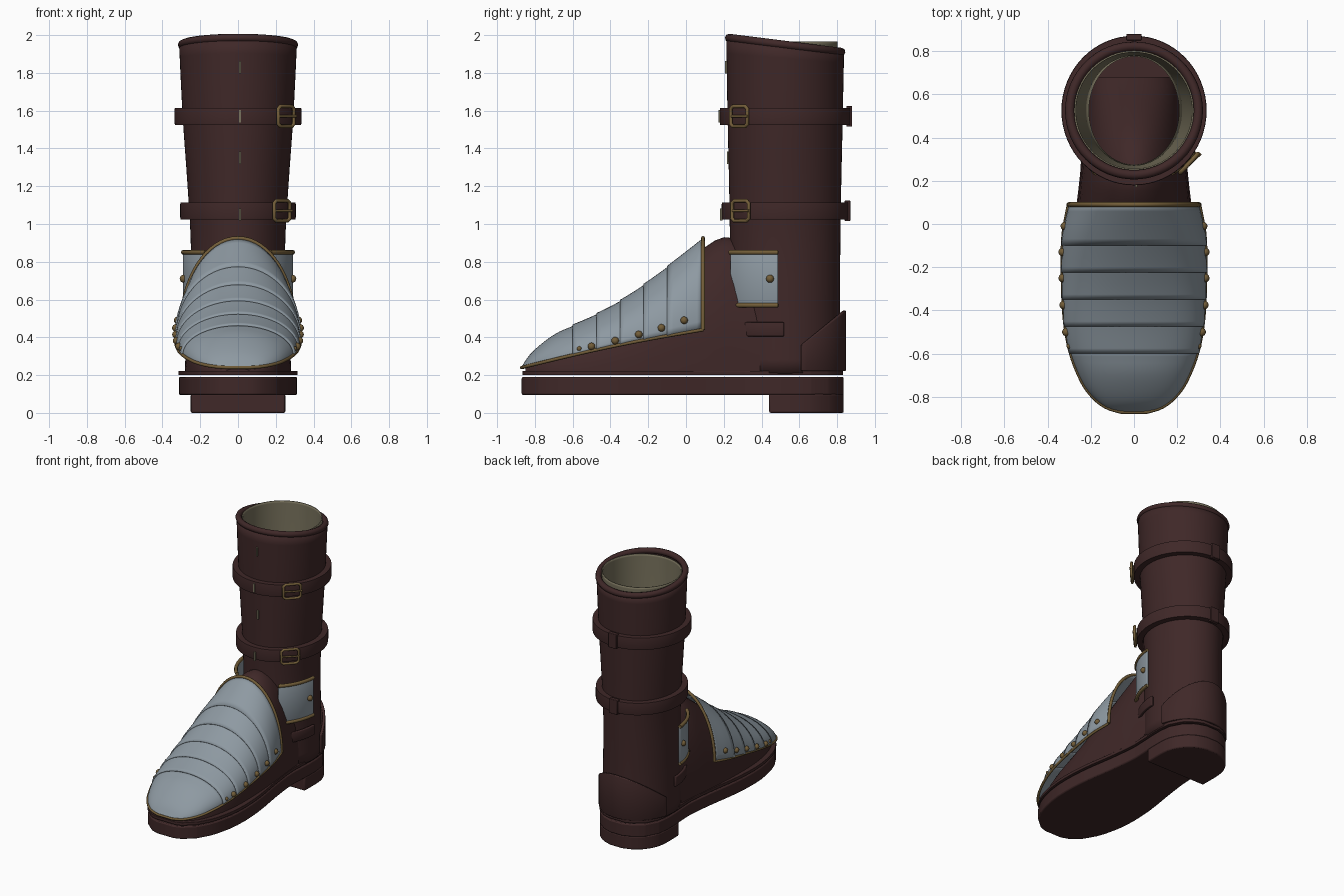
import bpy, bmesh, math
from mathutils import Vector, Matrix

if "Cube" in bpy.data.objects:
    bpy.data.objects.remove(bpy.data.objects["Cube"])

def material(name, c):
    m = bpy.data.materials.new(name)
    m.diffuse_color = (*c, 1)
    m.use_nodes = True
    m.node_tree.nodes["Principled BSDF"].inputs["Base Color"].default_value = m.diffuse_color
    return m

LEATHER = material("dark red leather", (0.050, 0.021, 0.021))
STEEL = material("steel", (0.27, 0.32, 0.36))
BRASS = material("old brass", (0.17, 0.11, 0.04))
LINING = material("olive lining", (0.19, 0.17, 0.11))
CY = 0.525  # shaft centre in y

def finish(name, bm, mat, thick=0, bevel=0, offset=-1, angle=35):
    bmesh.ops.recalc_face_normals(bm, faces=bm.faces)
    me = bpy.data.meshes.new(name)
    bm.to_mesh(me)
    bm.free()
    ob = bpy.data.objects.new(name, me)
    bpy.context.collection.objects.link(ob)
    me.materials.append(mat)
    if thick:
        s = ob.modifiers.new("thickness", 'SOLIDIFY')
        s.thickness, s.offset = thick, offset
    if bevel:
        b = ob.modifiers.new("bevel", 'BEVEL')
        b.width, b.segments, b.limit_method = bevel, 2, 'ANGLE'
    bpy.ops.object.select_all(action='DESELECT')
    ob.select_set(True)
    bpy.context.view_layer.objects.active = ob
    bpy.ops.object.shade_smooth_by_angle(angle=math.radians(angle))
    return ob

def loft(name, rings, mat, closed=True, caps=False, **kw):
    bm = bmesh.new()
    vr = [[bm.verts.new(p) for p in r] for r in rings]
    n = len(rings[0])
    for a, b in zip(vr, vr[1:]):
        for i in range(n if closed else n - 1):
            j = (i + 1) % n
            bm.faces.new((a[i], a[j], b[j], b[i]))
    if caps:
        bm.faces.new(vr[0])
        bm.faces.new(vr[-1])
    return finish(name, bm, mat, **kw)

def interp(pts, t):
    """Smooth (Hermite) interpolation through (t, value) points."""
    t = min(max(t, pts[0][0]), pts[-1][0])
    def slope(k):
        a, b = pts[max(k - 1, 0)], pts[min(k + 1, len(pts) - 1)]
        return (b[1] - a[1]) / (b[0] - a[0])
    for k in range(len(pts) - 1):
        (x0, y0), (x1, y1) = pts[k], pts[k + 1]
        if t <= x1:
            h = x1 - x0
            u = (t - x0) / h
            return ((2*u**3 - 3*u*u + 1) * y0 + (u**3 - 2*u*u + u) * h * slope(k)
                    + (3*u*u - 2*u**3) * y1 + (u**3 - u*u) * h * slope(k + 1))

def ellipse(rx, ry, z, slant=0, n=64):
    return [(rx * math.cos(a), CY + ry * math.sin(a), z - slant * ry * math.sin(a))
            for a in (2 * math.pi * i / n for i in range(n))]

def tube(name, pts, r, mat, cyclic=False):
    cu = bpy.data.curves.new(name, 'CURVE')
    cu.dimensions, cu.bevel_depth, cu.bevel_resolution, cu.use_fill_caps = '3D', r, 2, True
    sp = cu.splines.new('POLY')
    sp.points.add(len(pts) - 1)
    for p, q in zip(sp.points, pts):
        p.co = (*q, 1)
    sp.use_cyclic_u = cyclic
    ob = bpy.data.objects.new(name, cu)
    cu.materials.append(mat)
    bpy.context.collection.objects.link(ob)

def box(name, centre, size, mat, rot=0, bevel=0.004):
    bm = bmesh.new()
    bmesh.ops.create_cube(bm, size=1, matrix=Matrix.Translation(centre)
                          @ Matrix.Rotation(rot, 4, 'Z') @ Matrix.Diagonal((*size, 1)))
    return finish(name, bm, mat, bevel=bevel)

def band(name, rx, ry, a0, a1, z0, z1, mat, thick=0.02, n=32):
    """Curved plate around the shaft; z1 may be a function of y."""
    rings = []
    for i in range(n + 1):
        a = math.radians(a0 + (a1 - a0) * i / n)
        x, y = rx * math.cos(a), CY + ry * math.sin(a)
        top = z1(y) if callable(z1) else z1
        rings.append([(x, y, z0), (x, y, top)])
    return loft(name, rings, mat, closed=False, thick=thick, bevel=0.005, offset=0)

# Sole, welt and heel from one outline
OUT = [(-.87, .07), (-.85, .125), (-.78, .205), (-.65, .27), (-.45, .31), (-.2, .305), (.1, .262),
       (.3, .242), (.5, .25), (.66, .24), (.76, .185), (.81, .12), (.835, .05)]

def slab(name, y0, y1, z0, z1, grow=0.0, bevel=0.008):
    ys = sorted({y for y, w in OUT if y0 < y < y1} | {y0 + (y1 - y0) * i / 20 for i in range(21)})
    side = [(interp(OUT, y) + grow, y) for y in ys]
    loop = side + [(-x, y) for x, y in reversed(side)]
    loft(name, [[(x, y, z) for x, y in loop] for z in (z0, z1)], LEATHER, caps=True, bevel=bevel)

slab("sole", -.87, .835, .095, .19)
slab("welt", -.865, .83, .2, .222, 0.003)
slab("heel", .44, .835, 0, .1)

# Foot upper
FW = [(-.85, .07), (-.78, .17), (-.65, .235), (-.45, .275), (-.2, .28), (.1, .26), (.3, .24), (.68, .21)]
FT = [(-.85, .235), (-.75, .33), (-.6, .42), (-.35, .55), (-.1, .73), (.09, .87), (.21, .93), (.4, .85), (.68, .5)]
rings = []
for k in range(33):
    y = -.85 + 1.53 * k / 32
    w, t = interp(FW, y), interp(FT, y)
    rings.append([(w * math.cos(a), y, .21 + (t - .21) * math.sin(a) ** .85 if i < 24 else .21)
                  for i, a in ((i, math.pi * i / 24) for i in range(25))])
loft("foot_upper", rings, LEATHER, caps=True)

# Shaft with rolled collar and lining
SX = [(.22, .262), (.6, .252), (.9, .25), (1.2, .267), (1.57, .293), (1.95, .312)]
SY = [(.22, .292), (.6, .29), (1.1, .295), (1.57, .305), (1.95, .312)]
zs = [.21 + 1.74 * k / 24 for k in range(25)]
loft("shaft", [ellipse(interp(SX, z), interp(SY, z), z, .115 * max(0, (z - 1.7) / .25)) for z in zs], LEATHER,
     thick=.02, offset=-1)
tube("collar", ellipse(.297, .297, 1.948, .125), .022, LEATHER, True)
loft("shaft_lining", [ellipse(interp(SX, z) - .035, interp(SY, z) - .035, z) for z in
                      (.95, 1.2, 1.45, 1.7, 1.95, 1.965)], LINING, thick=.008)

# Heel counter
band("heel_counter", .272, .312, 16, 164, .222, lambda y: .36 + (y - .61) * .8, LEATHER, .02)

# Overlapping toe lames
PW = [(-.87, .06), (-.85, .125), (-.8, .19), (-.73, .24), (-.6, .292), (-.45, .32), (-.25, .33), (-.05, .327), (.09, .302)]
PT = [(-.87, .245), (-.83, .305), (-.76, .37), (-.68, .425), (-.6, .46), (-.475, .52), (-.35, .59), (-.225, .675), (-.1, .77), (.09, .925)]

def base(y):
    return .24 + .2 * (y + .87) / .96 + .012 * math.sin(math.pi * (y + .87) / .96)

def arch(y, grow=0.0, n=32):
    w, b, t = interp(PW, y) + grow, base(y), interp(PT, y) + grow
    return [(w * math.cos(math.pi * i / n), y, b + (t - b) * math.sin(math.pi * i / n)) for i in range(n + 1)]

CUTS = [-.87, -.6, -.475, -.35, -.225, -.1, .09]
for k, (y0, y1) in enumerate(zip(CUTS, CUTS[1:])):
    m = 14 if k == 0 else 6
    end = y1 + (.02 if k < 5 else 0)
    rings = []
    for i in range(m + 1):
        u = i / m
        rings.append(arch(y0 + (end - y0) * (u ** 1.6 if k == 0 else u), 0 if k == 0 else .008 * (1 - u)))
    loft(f"toe_lame_{k + 1}", rings, STEEL, closed=False, thick=.01)

# Brass edging of the lames
tube("rear_lame_edging", arch(.09), .011, BRASS)
edge = [(interp(PW, y), y, base(y)) for y in (-.87 + .96 * (i / 40) ** 1.4 for i in range(41))]
tube("lower_lame_edging", list(reversed(edge)) + [(-x, y, z) for x, y, z in edge], .009, BRASS)

def rivet(name, p, r):
    bm = bmesh.new()
    bmesh.ops.create_uvsphere(bm, u_segments=14, v_segments=8, radius=r, matrix=Matrix.Translation(p))
    finish(name, bm, BRASS, angle=60)

for s, side in ((1, "right"), (-1, "left")):
    for y, z, r in ((-.565, .34, .013), (-.5, .352, .02), (-.375, .382, .02), (-.25, .415, .02), (-.13, .45, .02), (-.01, .49, .02)):
        b, t = base(y), interp(PT, y)
        x = interp(PW, y) * math.sqrt(1 - ((z - b) / (t - b)) ** 2)
        rivet(f"lame_rivet_{side}", (s * (x + .002), y, z), r)
    # Ankle plates with brass edging, and small side straps
    a0, a1 = (-54, -6) if s > 0 else (234, 186)
    band(f"ankle_plate_{side}", .287, .355, a0, a1, .565, .85, STEEL, .014)
    for z in (.57, .85):
        pts = [(.291 * math.cos(a), CY + .36 * math.sin(a), z)
               for a in (math.radians(a0 + (a1 - a0) * i / 20) for i in range(21))]
        tube(f"ankle_edging_{side}", pts, .013, BRASS)
    rivet(f"ankle_rivet_{side}", (s * .288, .445, .71), .021)
    b0, b1 = (-48, -1) if s > 0 else (228, 181)
    band(f"side_strap_{side}", .27, .35, b0, b1, .405, .48, LEATHER, .02)

# Straps, keepers and buckles
for label, z, rx, ry in (("upper", 1.57, .322, .332), ("lower", 1.07, .292, .322)):
    w = .045
    prof = [(0, -w), (.012, -w), (.014, -w + .01), (.014, w - .01), (.012, w), (0, w), (-.03, w), (-.03, -w), (0, -w)]
    loft(f"{label}_strap", [ellipse(rx + d, ry + d, z + h) for d, h in prof], LEATHER)
    box(f"{label}_strap_keeper", (0, CY + ry + .008, z), (.07, .03, .11), LEATHER)
    a = math.radians(-43)
    nrm = Vector((math.cos(a), math.sin(a), 0))
    tan = Vector((-nrm.y, nrm.x, 0))
    c = Vector((rx * math.cos(a), CY + ry * math.sin(a), z)) + nrm * .026
    frame = [c + tan * u + Vector((0, 0, v)) for u, v in
             ((-.06, -.04), (-.045, -.053), (.045, -.053), (.06, -.04), (.06, .04), (.045, .053), (-.045, .053), (-.06, .04))]
    tube(f"{label}_buckle_frame", frame, .01, BRASS, True)
    tube(f"{label}_buckle_prong", [c + tan * -.06, c + tan * .07 + nrm * .008], .007, BRASS)

# Front stitches
for z, y in ((1.83, .212), (1.57, .178), (1.35, .222), (1.05, .186)):
    box("front_stitch", (.01, y, z), (.012, .012, .065), LINING, bevel=0)
